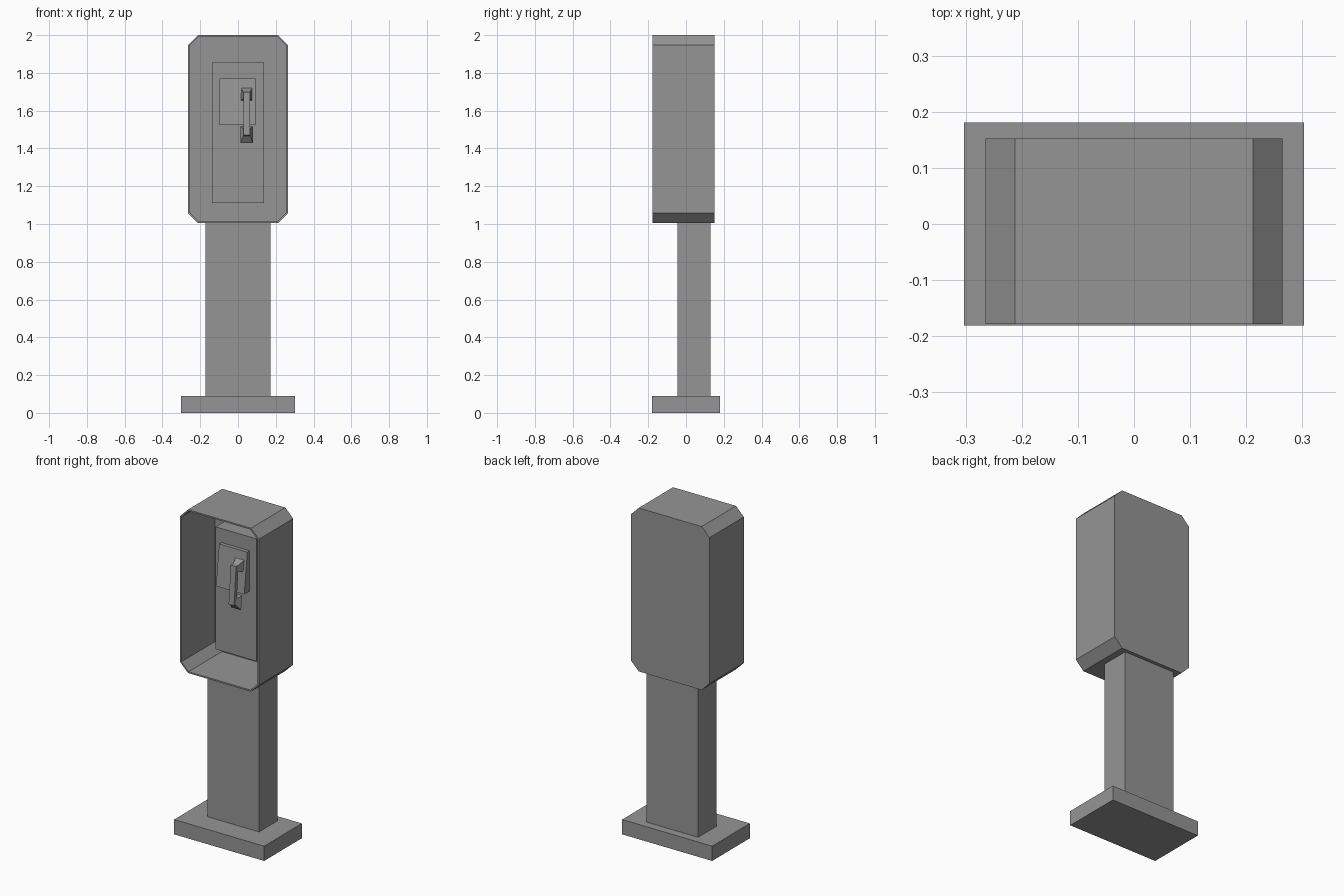
import bpy
import bmesh

cube = bpy.data.objects.get("Cube")
if cube:
    bpy.data.objects.remove(cube, do_unlink=True)

grey = bpy.data.materials.new("plain grey")
grey.use_nodes = True
colour = (0.3, 0.3, 0.3, 1)
grey.diffuse_color = colour
grey.node_tree.nodes["Principled BSDF"].inputs["Base Color"].default_value = colour


def loft(name, rings, closed=False):
    """Skin a row of matching rings; cap both ends unless the row is closed."""
    bm = bmesh.new()
    loops = [[bm.verts.new(p) for p in ring] for ring in rings]
    for a, b in zip(loops, loops[1:]):
        for i in range(len(a)):
            j = (i + 1) % len(a)
            bm.faces.new((a[i], a[j], b[j], b[i]))
    bm.faces.new(loops[0])
    bm.faces.new(loops[-1])
    bmesh.ops.recalc_face_normals(bm, faces=bm.faces)
    mesh = bpy.data.meshes.new(name)
    bm.to_mesh(mesh)
    bm.free()
    mesh.materials.append(grey)
    obj = bpy.data.objects.new(name, mesh)
    bpy.context.collection.objects.link(obj)
    return obj


def rect(x0, x1, low, high):
    """Upright rectangle; low and high are (y, z) of its bottom and top edges."""
    return [(x0, *low), (x1, *low), (x1, *high), (x0, *high)]


def box(name, x0, x1, y0, y1, z0, z1):
    return loft(name, [rect(x0, x1, (y, z0), (y, z1)) for y in (y0, y1)])


def octagon(y, inset):
    """Hood outline with cut corners, shrunk by inset."""
    w, z0, z1 = 0.265 - inset, 1.005 + inset, 2.0 - inset
    c = 0.053 - inset * 0.59
    return [(-w + c, y, z0), (w - c, y, z0), (w, y, z0 + c), (w, y, z1 - c),
            (w - c, y, z1), (-w + c, y, z1), (-w, y, z1 - c), (-w, y, z0 + c)]


# Stand
box("base", -0.303, 0.303, -0.181, 0.181, 0, 0.09)
box("column", -0.173, 0.173, -0.045, 0.131, 0.09, 1.005)

# Open-fronted hood: outer shell, front rim, then cavity
loft("hood", [octagon(0.152, 0), octagon(-0.178, 0),
              octagon(-0.178, 0.009), octagon(0.143, 0.009)])

# Equipment panel and the sloping cradle on it
box("panel", -0.137, 0.137, -0.02, 0.143, 1.11, 1.855)
loft("cradle", [rect(-0.097, 0.093, (-0.073, 1.525), (-0.043, 1.77)),
                rect(-0.097, 0.093, (-0.02, 1.525), (-0.02, 1.77))])

# Handset: grip bar with flared ends leaning back to the cradle
loft("handset_grip", [rect(0.028, 0.064, (-0.13, 1.47), (-0.11, 1.70)),
                      rect(0.028, 0.064, (-0.106, 1.47), (-0.086, 1.70))])
loft("earpiece", [rect(0.028, 0.064, (-0.112, 1.665), (-0.11, 1.70)),
                  rect(0.028, 0.064, (-0.092, 1.665), (-0.086, 1.70)),
                  rect(0.017, 0.075, (-0.057, 1.655), (-0.048, 1.72))])
loft("mouthpiece", [rect(0.028, 0.064, (-0.13, 1.47), (-0.126, 1.505)),
                    rect(0.028, 0.064, (-0.112, 1.465), (-0.106, 1.505)),
                    rect(0.012, 0.080, (-0.085, 1.43), (-0.074, 1.515))])
